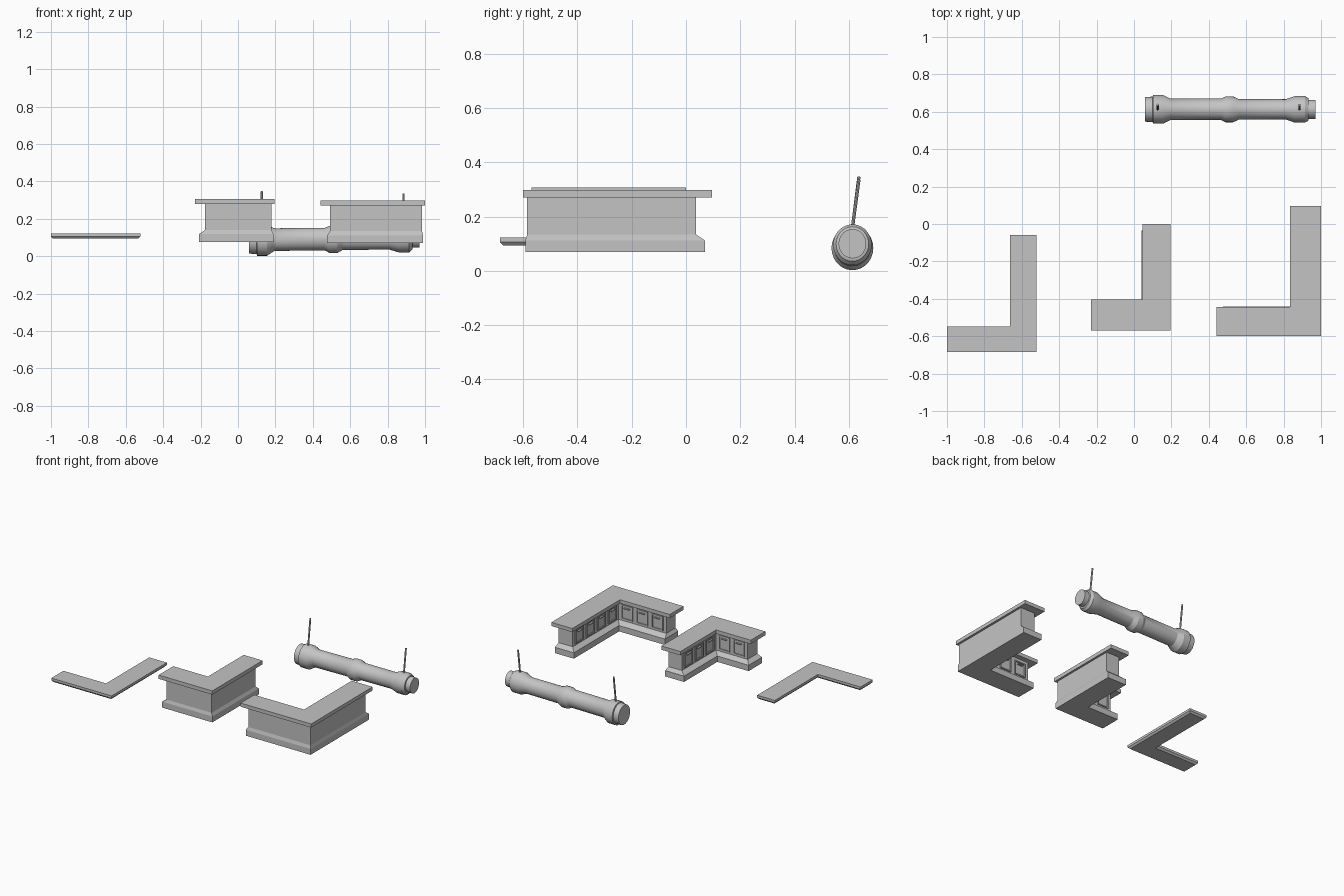
import bpy, bmesh, math
from mathutils import Vector, Matrix

if "Cube" in bpy.data.objects:
    bpy.data.objects.remove(bpy.data.objects["Cube"])

grey = bpy.data.materials.new("plain_grey")
grey.diffuse_color = (0.55, 0.55, 0.55, 1)
grey.use_nodes = True
grey.node_tree.nodes["Principled BSDF"].inputs["Base Color"].default_value = grey.diffuse_color


def finish(name, bm, smooth=False):
    bmesh.ops.recalc_face_normals(bm, faces=bm.faces)
    me = bpy.data.meshes.new(name)
    bm.to_mesh(me)
    bm.free()
    ob = bpy.data.objects.new(name, me)
    bpy.context.collection.objects.link(ob)
    me.materials.append(grey)
    if smooth:
        bpy.ops.object.select_all(action='DESELECT')
        ob.select_set(True)
        bpy.context.view_layer.objects.active = ob
        bpy.ops.object.shade_smooth_by_angle(angle=math.radians(25))
    return ob


def loft(name, rings, smooth=False):
    """Skin a stack of closed rings and cap both ends."""
    bm = bmesh.new()
    vs = [[bm.verts.new(p) for p in r] for r in rings]
    n = len(vs[0])
    for a, b in zip(vs, vs[1:]):
        for i in range(n):
            j = (i + 1) % n
            bm.faces.new((a[i], a[j], b[j], b[i]))
    bm.faces.new(vs[0])
    bm.faces.new(vs[-1])
    return finish(name, bm, smooth)


def ell(z, o):
    """L-shaped outline at height z: outer box, then inner corner."""
    x0, x1, y0, y1, xi, yi = o
    return [(x0, y0, z), (x1, y0, z), (x1, y1, z), (xi, y1, z), (xi, yi, z), (x0, yi, z)]


def box(bm, c, s):
    bmesh.ops.create_cube(bm, size=1, matrix=Matrix.Translation(c) @ Matrix.Diagonal((*s, 1)))


def panels(name, start, end, fixed, axis, z0, z1, count):
    """Row of framed doors with pulls along an inner face."""
    bm = bmesh.new()
    pitch = (end - start) / count
    w, h, zc = pitch * 0.76, z1 - z0, (z0 + z1) / 2
    bar = 0.008

    def put(u, z, su, sz, d):
        if axis == 'x':      # face looks to +y
            box(bm, (u, fixed + d / 2, z), (su, d, sz))
        else:                # face looks to -x
            box(bm, (fixed - d / 2, u, z), (d, su, sz))
    for i in range(count):
        u = start + pitch * (i + 0.5)
        for s in (-1, 1):
            put(u + s * (w - bar) / 2, zc, bar, h, 0.007)
            put(u, zc + s * (h - bar) / 2, w - 2 * bar, bar, 0.007)
        put(u, z1 - 0.022, w * 0.45, 0.006, 0.012)
    finish(name, bm)


def counter(name, slab, body, base, zs, nx, ny):
    z0, z1, z2, z3, z4 = zs
    loft(name + "_body", [ell(z0, base), ell(z1, base), ell(z2, body), ell(z3, body)])
    loft(name + "_top", [ell(z3, slab), ell(z4, slab)])
    panels(name + "_back_doors", body[0] + 0.01, body[4] - 0.01, body[5], 'x', z2 + 0.012, z3 - 0.022, nx)
    panels(name + "_side_doors", body[5] + 0.01, body[3] - 0.01, body[4], 'y', z2 + 0.012, z3 - 0.022, ny)


# Two corner counters
counter("large_counter",
        (0.44, 1.0, -0.6, 0.095, 0.835, -0.445),
        (0.492, 0.984, -0.585, 0.037, 0.872, -0.48),
        (0.476, 0.99, -0.592, 0.07, 0.84, -0.442),
        (0.07, 0.112, 0.134, 0.271, 0.297), 3, 4)
counter("small_counter",
        (-0.23, 0.195, -0.57, 0.0, 0.045, -0.405),
        (-0.177, 0.18, -0.555, -0.06, 0.075, -0.445),
        (-0.208, 0.19, -0.562, -0.035, 0.04, -0.412),
        (0.077, 0.119, 0.14, 0.28, 0.307), 2, 3)

# Loose worktop with a chamfered underside
o = (-1.0, -0.522, -0.685, -0.06, -0.662, -0.548)
c = 0.011
low = (o[0] + c, o[1] - c, o[2] + c, o[3] - c, o[4] + c, o[5] - c)
loft("loose_worktop", [ell(0.094, low), ell(0.106, o), ell(0.123, o)])

# Hanging tube: (x, radius, centre height)
profile = [(0.06, 0.066, 0.084), (0.1, 0.068, 0.084), (0.102, 0.077, 0.084),
           (0.155, 0.077, 0.084), (0.195, 0.057, 0.089), (0.465, 0.057, 0.092),
           (0.49, 0.069, 0.09), (0.53, 0.069, 0.09), (0.56, 0.055, 0.092),
           (0.81, 0.054, 0.093), (0.86, 0.071, 0.096), (0.915, 0.071, 0.096),
           (0.932, 0.06, 0.099), (0.934, 0.051, 0.1), (0.97, 0.051, 0.1)]
N = 28
loft("hanging_tube",
     [[(x, 0.613 + r * math.cos(2 * math.pi * i / N), z + r * 1.06 * math.sin(2 * math.pi * i / N))
       for i in range(N)] for x, r, z in profile], True)

# Hanger rods
for name, x, top in (("left_hanger", 0.127, 0.347), ("right_hanger", 0.885, 0.336)):
    a, b = Vector((x, 0.612, 0.15)), Vector((x, 0.637, top))
    d = b - a
    bm = bmesh.new()
    bmesh.ops.create_cone(bm, cap_ends=True, segments=8, radius1=0.006, radius2=0.006, depth=d.length,
                          matrix=Matrix.Translation((a + b) / 2) @ d.to_track_quat('Z', 'Y').to_matrix().to_4x4())
    finish(name, bm, True)
